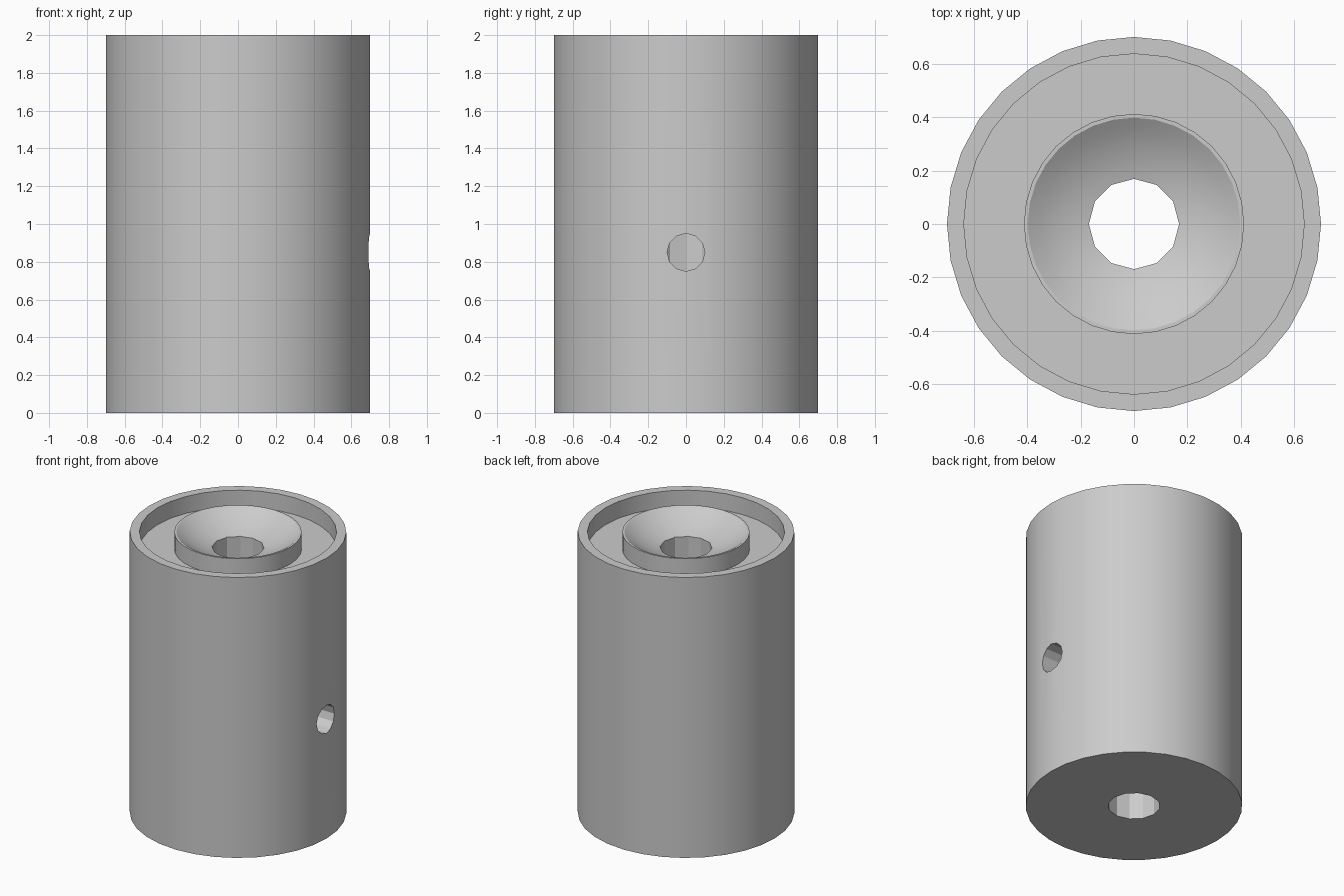
import bpy, bmesh, math
from mathutils import Matrix

cube = bpy.data.objects.get("Cube")
if cube:
    bpy.data.objects.remove(cube, do_unlink=True)

HEIGHT = 2.0
GROOVE = 0.12        # depth of the ring groove in the top
BOWL_R, BOWL_RISE = 0.667, 0.535   # dish sphere radius, centre above the top

grey = bpy.data.materials.new("light grey")
grey.use_nodes = True
colour = (0.6, 0.6, 0.6, 1)
grey.diffuse_color = colour
grey.node_tree.nodes["Principled BSDF"].inputs["Base Color"].default_value = colour


def add_object(name, bm):
    mesh = bpy.data.meshes.new(name)
    bmesh.ops.recalc_face_normals(bm, faces=bm.faces)
    bm.to_mesh(mesh)
    bm.free()
    obj = bpy.data.objects.new(name, mesh)
    bpy.context.collection.objects.link(obj)
    mesh.materials.append(grey)
    return obj


def lathe(name, profile, segments):
    bm = bmesh.new()
    verts = [bm.verts.new((r, 0, z)) for r, z in profile]
    edges = [bm.edges.new(pair) for pair in zip(verts, verts[1:])]
    bmesh.ops.spin(bm, geom=verts + edges, cent=(0, 0, 0), axis=(0, 0, 1),
                   angle=math.tau, steps=segments, use_merge=True)
    bmesh.ops.remove_doubles(bm, verts=bm.verts, dist=0.0001)
    return add_object(name, bm)


def cutter(name, radius, depth, matrix):
    bm = bmesh.new()
    bmesh.ops.create_cone(bm, cap_ends=True, segments=12, radius1=radius,
                          radius2=radius, depth=depth, matrix=matrix)
    obj = add_object(name, bm)
    obj.hide_render = True
    return obj


# Outer wall, ring groove and inner collar
profile = [(0, 0), (0.7, 0), (0.7, HEIGHT), (0.637, HEIGHT),
           (0.637, HEIGHT - GROOVE), (0.412, HEIGHT - GROOVE), (0.412, HEIGHT)]
# Spherical dish inside the collar
rim_angle = math.asin(0.398 / BOWL_R)
for i in range(9):
    a = rim_angle * (1 - i / 8)
    profile.append((BOWL_R * math.sin(a), HEIGHT + BOWL_RISE - BOWL_R * math.cos(a)))
body = lathe("cylinder_body", profile, 32)

# Vertical bore, and the side hole that opens into it
bore = cutter("bore_cutter", 0.169, 3, Matrix.Translation((0, 0, 1)))
side = cutter("side_hole_cutter", 0.1, 0.9,
              Matrix.Translation((0.45, 0, 0.85)) @ Matrix.Rotation(math.pi / 2, 4, 'Y'))

bpy.ops.object.select_all(action='DESELECT')
body.select_set(True)
bpy.context.view_layer.objects.active = body
for tool in (bore, side):
    mod = body.modifiers.new(tool.name, 'BOOLEAN')
    mod.operation = 'DIFFERENCE'
    mod.solver = 'EXACT'
    mod.object = tool
    bpy.ops.object.modifier_apply(modifier=mod.name)
    bpy.data.objects.remove(tool, do_unlink=True)

bpy.ops.object.shade_smooth_by_angle(angle=math.radians(28))
